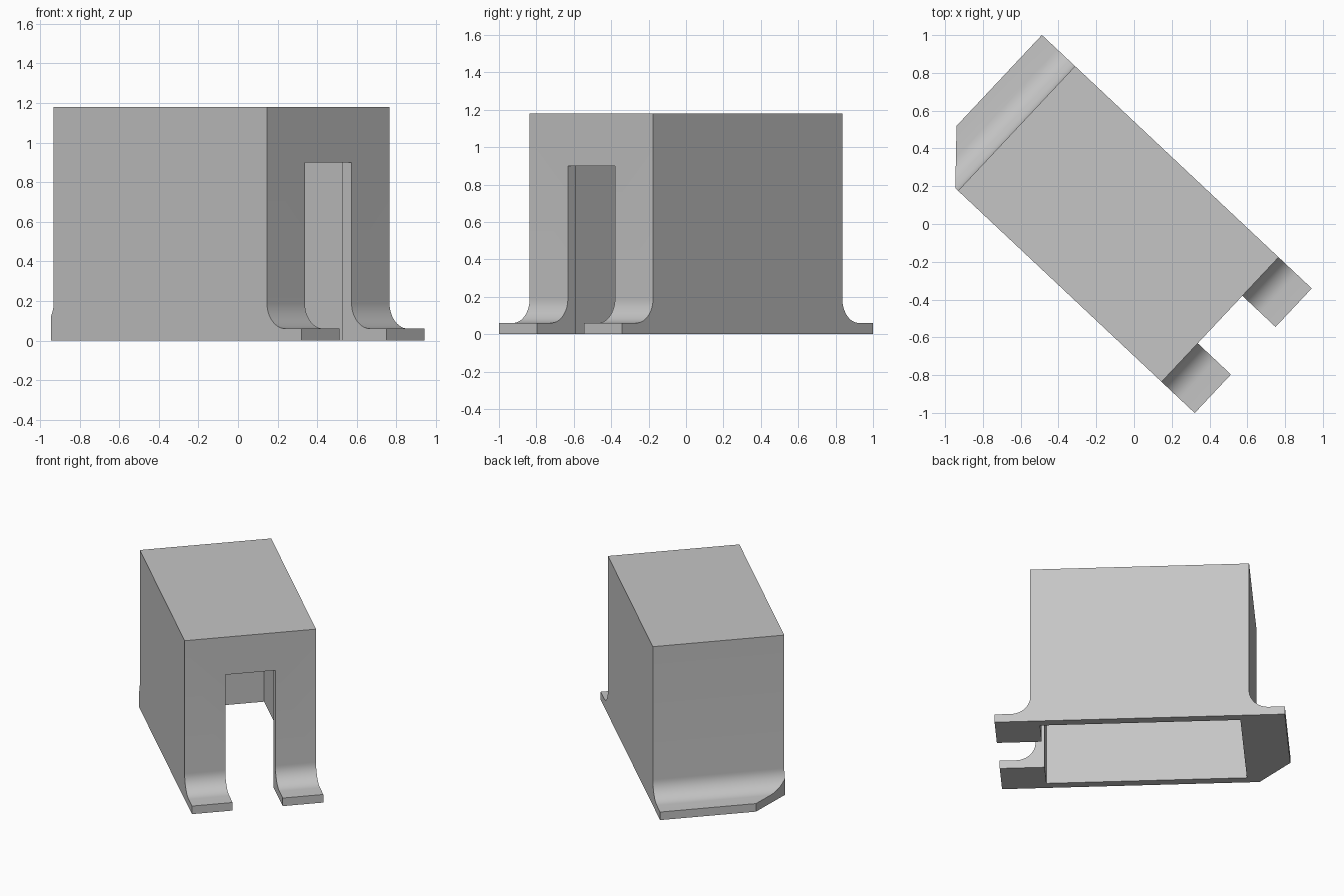
import bpy, bmesh, math
from mathutils import Matrix

if "Cube" in bpy.data.objects:
    bpy.data.objects.remove(bpy.data.objects["Cube"], do_unlink=True)

LENGTH, WIDTH, HEIGHT = 1.478, 0.905, 1.18   # box body
WALL, BEND, REACH = 0.062, 0.13, 0.98        # sheet, bend radius, flange tip
NOTCH_W, NOTCH_H = 0.345, 0.9

grey = bpy.data.materials.new("light_grey")
grey.use_nodes = True
grey.diffuse_color = (0.56, 0.56, 0.56, 1)
grey.node_tree.nodes["Principled BSDF"].inputs["Base Color"].default_value = (0.56, 0.56, 0.56, 1)


def prism(name, outline, depth, place):
    """Extrude a closed 2D outline; place maps (a, b, depth) to a point."""
    bm = bmesh.new()
    face = bm.faces.new([bm.verts.new(place(a, b, -depth / 2)) for a, b in outline])
    ext = bmesh.ops.extrude_face_region(bm, geom=[face])
    shift = place(0, 0, depth)
    bmesh.ops.translate(bm, vec=shift, verts=[v for v in ext["geom"] if isinstance(v, bmesh.types.BMVert)])
    bmesh.ops.recalc_face_normals(bm, faces=bm.faces)
    mesh = bpy.data.meshes.new(name)
    bm.to_mesh(mesh)
    bm.free()
    obj = bpy.data.objects.new(name, mesh)
    bpy.context.collection.objects.link(obj)
    return obj


def side(a, b, d):
    return (a, d, b)


def cut(obj, cutter):
    cutter.hide_render = True
    mod = obj.modifiers.new("cut", "BOOLEAN")
    mod.operation, mod.object, mod.solver = "DIFFERENCE", cutter, "EXACT"
    bpy.context.view_layer.objects.active = obj
    bpy.ops.object.modifier_apply(modifier=mod.name)
    bpy.data.objects.remove(cutter, do_unlink=True)


def rect(a0, a1, b0, b1):
    return [(a0, b0), (a1, b0), (a1, b1), (a0, b1)]


# Side profile: box with a rounded bend flaring into a flange at each end
half = LENGTH / 2
bend = []
for i in range(13):
    t = math.pi / 2 * i / 12
    bend.append((half + BEND * (1 - math.cos(t)), 0.06 + BEND * (1 - math.sin(t))))
right = [(half, HEIGHT)] + bend + [(REACH, 0.06), (REACH, 0)]
outline = right + [(-a, b) for a, b in reversed(right)]
cover = prism("cover", outline, WIDTH, side)

# Open-bottomed cavity
cut(cover, prism("cavity", rect(-half + WALL, half - WALL, -0.2, HEIGHT - WALL),
                 WIDTH - 2 * WALL, side))

# Slot through the end wall, leaving two feet
cut(cover, prism("slot", rect(half - 0.2, REACH + 0.2, -0.2, NOTCH_H), NOTCH_W, side))

# Angled trim on one corner of the rear flange
corner = [(-half - 0.02, -WIDTH / 2), (-REACH, -WIDTH / 2 + 0.245)]
da, db = corner[1][0] - corner[0][0], corner[1][1] - corner[0][1]
tri = [(corner[0][0] - 0.5 * da, corner[0][1] - 0.5 * db),
       (corner[1][0] + 0.5 * da, corner[1][1] + 0.5 * db),
       (-REACH - 0.4, -WIDTH / 2 - 0.4)]
cut(cover, prism("corner_trim", tri, 1, lambda a, b, d: (a, b, d)))

# Turn the cover into its position
cover.data.transform(Matrix.Translation((-0.083, 0, 0)) @ Matrix.Rotation(math.radians(-43.2), 4, "Z"))
cover.data.materials.clear()
cover.data.materials.append(grey)
for p in cover.data.polygons:
    p.material_index = 0
bpy.ops.object.select_all(action="DESELECT")
cover.select_set(True)
bpy.context.view_layer.objects.active = cover
bpy.ops.object.shade_smooth_by_angle(angle=math.radians(30))
